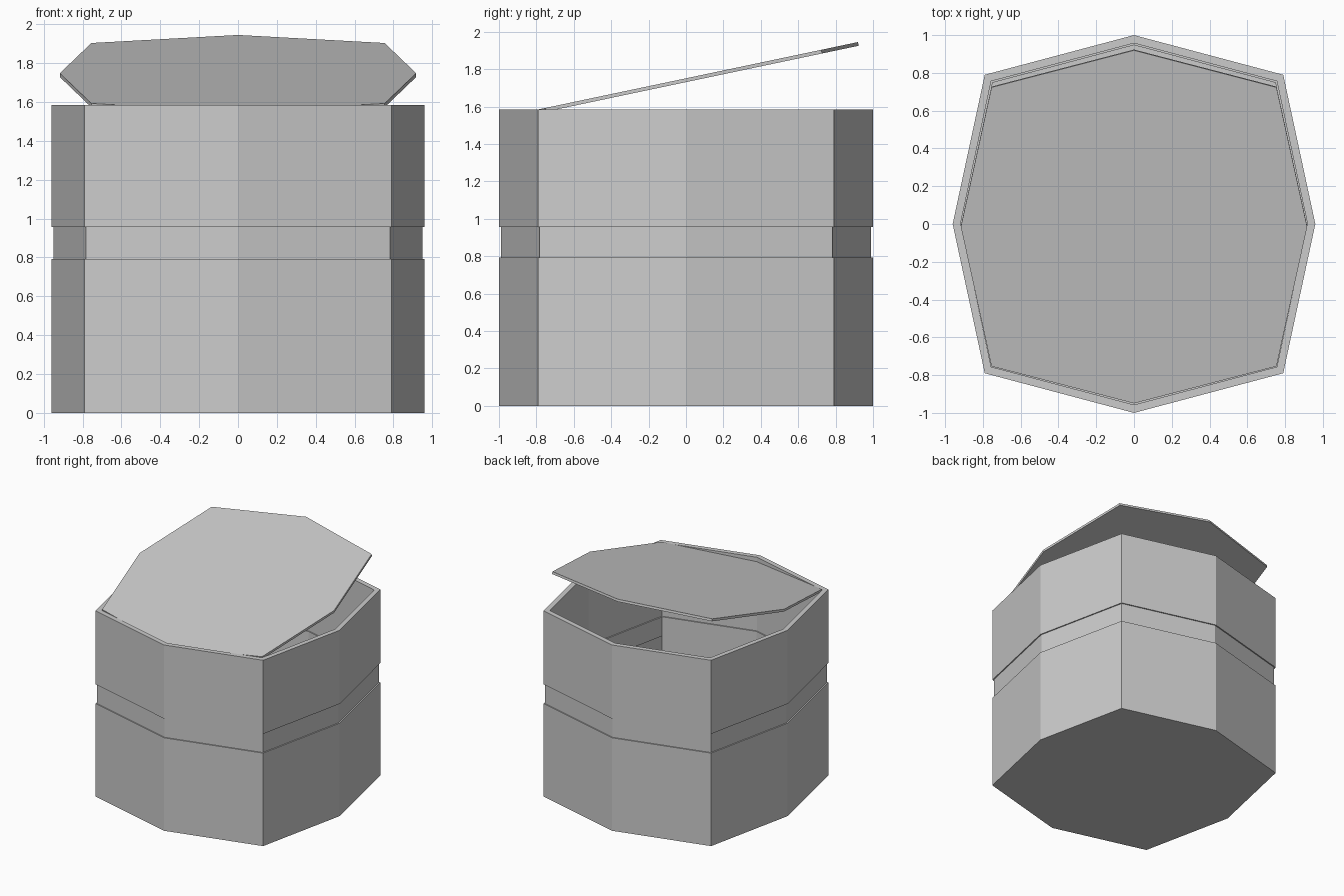
import bpy, bmesh
from math import radians

if "Cube" in bpy.data.objects:
    bpy.data.objects.remove(bpy.data.objects["Cube"])

# Plan outline of the eight-sided pot, pulled out at front and back
OUTLINE = [(0, -1), (0.79, -0.79), (0.96, 0), (0.79, 0.79),
           (0, 1), (-0.79, 0.79), (-0.96, 0), (-0.79, -0.79)]


def loft(name, profile):
    """Stack scaled copies of the outline (scale, z), bridge them and cap both ends."""
    bm = bmesh.new()
    rings = [[bm.verts.new((x * s, y * s, z)) for x, y in OUTLINE] for s, z in profile]
    n = len(OUTLINE)
    for a, b in zip(rings, rings[1:]):
        for i in range(n):
            j = (i + 1) % n
            bm.faces.new((a[i], a[j], b[j], b[i]))
    bm.faces.new(rings[0][::-1])
    bm.faces.new(rings[-1])
    bmesh.ops.recalc_face_normals(bm, faces=bm.faces)
    mesh = bpy.data.meshes.new(name)
    bm.to_mesh(mesh)
    bm.free()
    obj = bpy.data.objects.new(name, mesh)
    bpy.context.collection.objects.link(obj)
    return obj


# Hollow pot: up the outside with a recessed band, over the rim, down the inside
OUT, BAND, WALL = 1.0, 0.99, 0.043
LOW, HIGH, TOP, FLOOR = 0.793, 0.957, 1.585, 0.04
outside = [(OUT, 0), (OUT, LOW), (BAND, LOW), (BAND, HIGH), (OUT, HIGH), (OUT, TOP)]
inside = [(s - WALL, max(z, FLOOR)) for s, z in reversed(outside)]
loft("pot_body", outside + inside)

# Thin lid, tilted open towards the back with its front edge in the opening
lid = loft("tilted_lid", [(0.955, -0.01), (0.955, 0.01)])
lid.rotation_euler.x = radians(11.9)
lid.location = (0, -0.013, 1.738)
